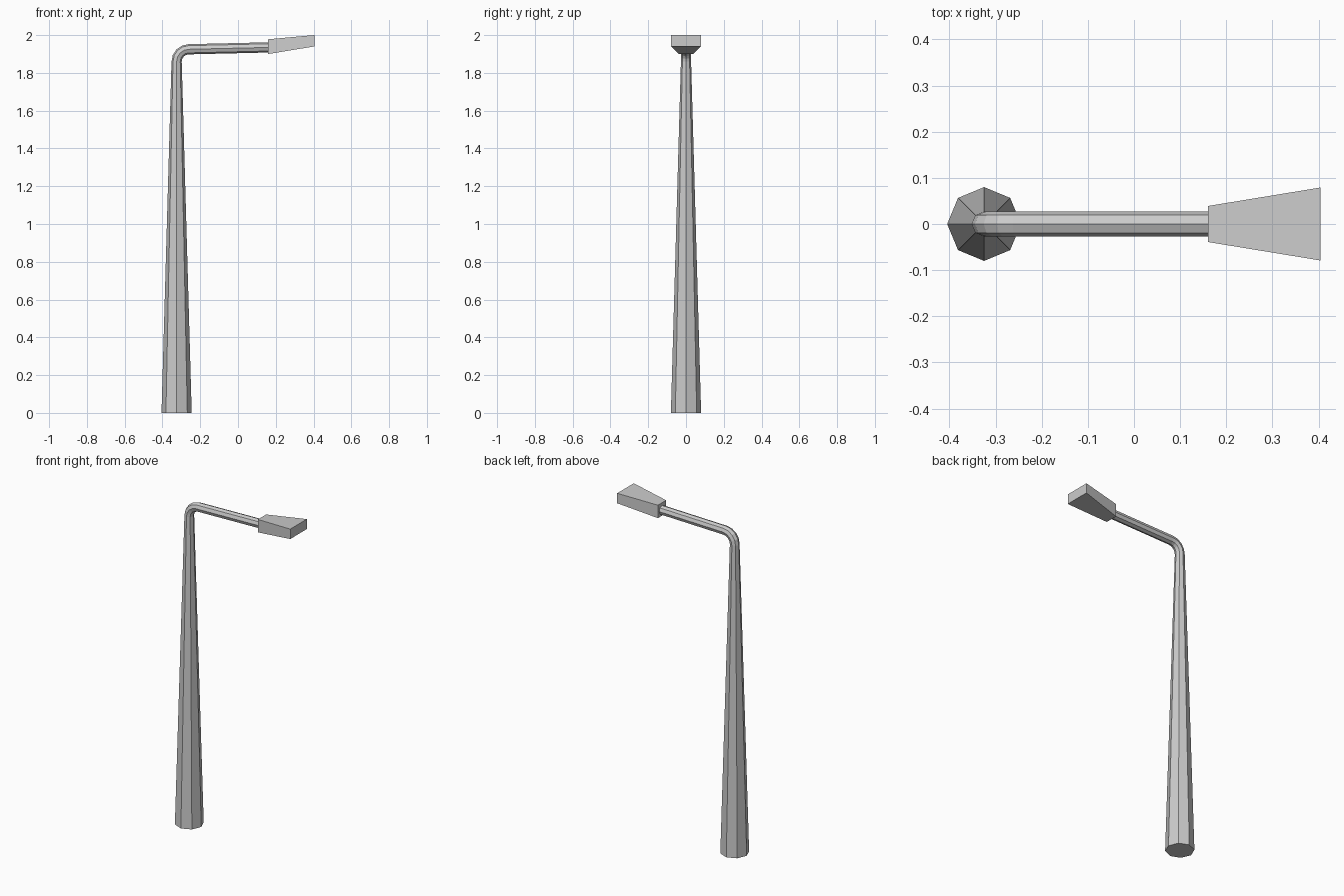
import bpy, bmesh
from math import sin, cos, pi, radians
from mathutils import Vector

if "Cube" in bpy.data.objects:
    bpy.data.objects.remove(bpy.data.objects["Cube"])


def finish(name, bm):
    bmesh.ops.recalc_face_normals(bm, faces=bm.faces)
    mesh = bpy.data.meshes.new(name)
    bm.to_mesh(mesh)
    bm.free()
    obj = bpy.data.objects.new(name, mesh)
    bpy.context.collection.objects.link(obj)
    return obj


def loft(name, rings):
    """Skin a list of equal-length point rings and cap both ends."""
    bm = bmesh.new()
    loops = [[bm.verts.new(p) for p in ring] for ring in rings]
    n = len(loops[0])
    for a, b in zip(loops, loops[1:]):
        for i in range(n):
            j = (i + 1) % n
            bm.faces.new((a[i], a[j], b[j], b[i]))
    bm.faces.new(loops[0])
    bm.faces.new(loops[-1])
    return finish(name, bm)


def tube_ring(x, z, tilt, radius, sides=8):
    """Ring around a path in the xz plane; tilt 0 is upward, 90 is along +x."""
    t = radians(tilt)
    across = Vector((cos(t), 0, -sin(t)))
    side = Vector((0, 1, 0))
    return [Vector((x, 0, z)) + radius * (cos(2 * pi * i / sides) * across + sin(2 * pi * i / sides) * side)
            for i in range(sides)]


# Tapered octagonal pole, rounded elbow and arm in one sweep
px, r, bend = -0.325, 0.027, 0.065
rings = [tube_ring(px, 0, 0, 0.08)]
for k in range(5):
    tilt = 22.2 * k
    a = radians(tilt)
    rings.append(tube_ring(px + bend * (1 - cos(a)), 1.86 + bend * sin(a), min(tilt, 88.8), r))
rings.append(tube_ring(0.165, 1.935, 88.8, r))
loft("pole_and_arm", rings)


# Flared lamp head
def rect(x, half_width, z0, z1):
    return [(x, -half_width, z0), (x, half_width, z0), (x, half_width, z1), (x, -half_width, z1)]


loft("lamp_head", [rect(0.16, 0.039, 1.9, 1.978), rect(0.404, 0.079, 1.94, 2.0)])
